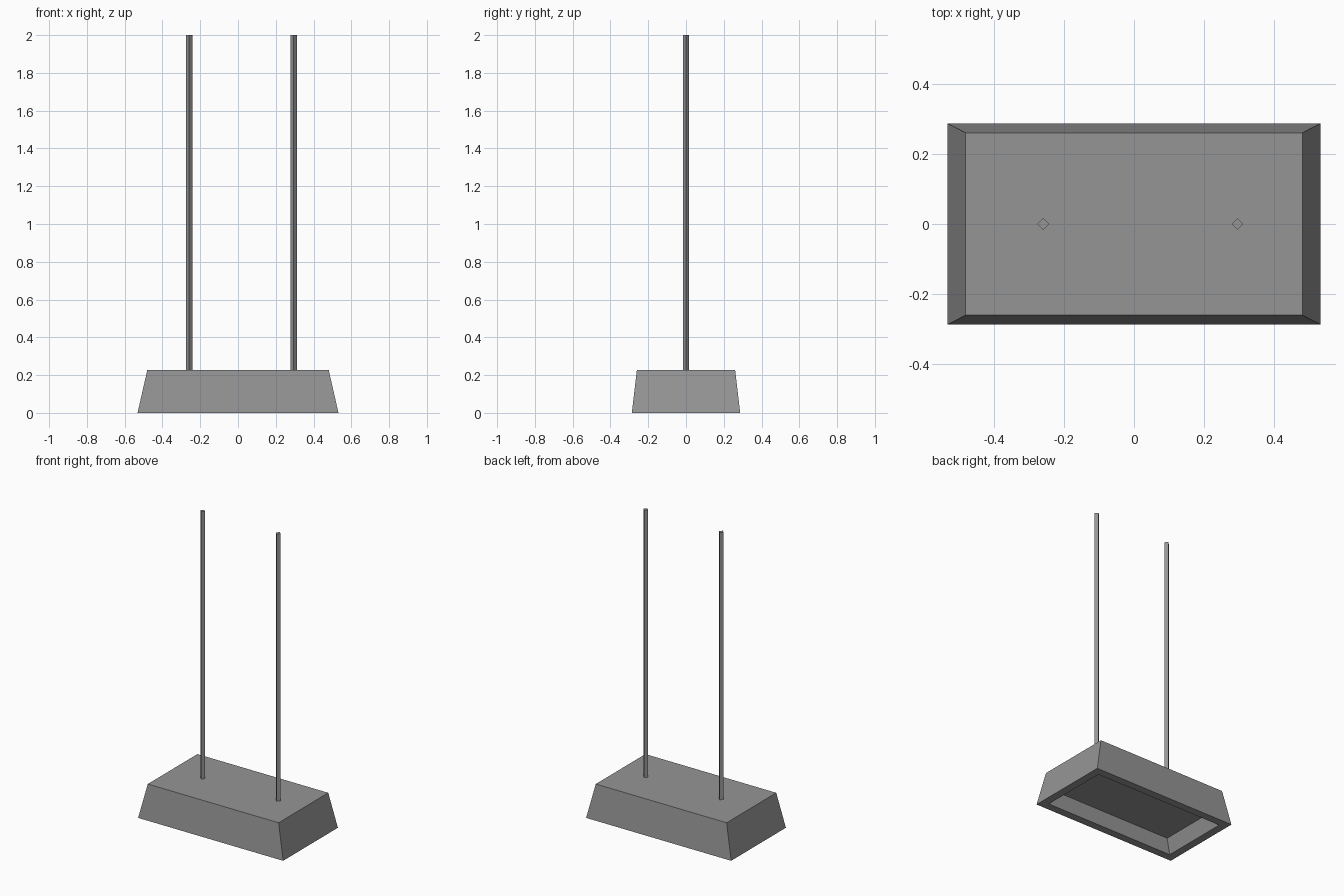
import bpy, bmesh

cube = bpy.data.objects.get("Cube")
if cube:
    bpy.data.objects.remove(cube, do_unlink=True)

grey = bpy.data.materials.new("plain grey")
grey.use_nodes = True
colour = (0.3, 0.3, 0.3, 1)
grey.diffuse_color = colour
grey.node_tree.nodes["Principled BSDF"].inputs["Base Color"].default_value = colour


def add_object(name, bm):
    bmesh.ops.recalc_face_normals(bm, faces=bm.faces)
    mesh = bpy.data.meshes.new(name)
    bm.to_mesh(mesh)
    bm.free()
    mesh.materials.append(grey)
    obj = bpy.data.objects.new(name, mesh)
    bpy.context.collection.objects.link(obj)
    return obj


def ring(bm, half_x, half_y, z):
    corners = [(-1, -1), (1, -1), (1, 1), (-1, 1)]
    return [bm.verts.new((sx * half_x, sy * half_y, z)) for sx, sy in corners]


# Tapered base: rings run from the top, down the sides, under the rim, into the recess
bm = bmesh.new()
rings = [ring(bm, *size) for size in (
    (0.48, 0.26, 0.228),
    (0.532, 0.287, 0),
    (0.479, 0.234, 0),
    (0.445, 0.217, 0.095),
)]
for upper, lower in zip(rings, rings[1:]):
    for i in range(4):
        j = (i + 1) % 4
        bm.faces.new((upper[i], upper[j], lower[j], lower[i]))
bm.faces.new(rings[0])
bm.faces.new(rings[-1])
add_object("base", bm)

# Two slender four-sided posts, set corner-on
bottom, top = 0.22, 2.0
for name, x in (("right_post", -0.259), ("left_post", 0.295)):
    bm = bmesh.new()
    bmesh.ops.create_cone(bm, cap_ends=True, segments=4, radius1=0.017,
                          radius2=0.017, depth=top - bottom)
    post = add_object(name, bm)
    post.location = (x, 0, (bottom + top) / 2)
